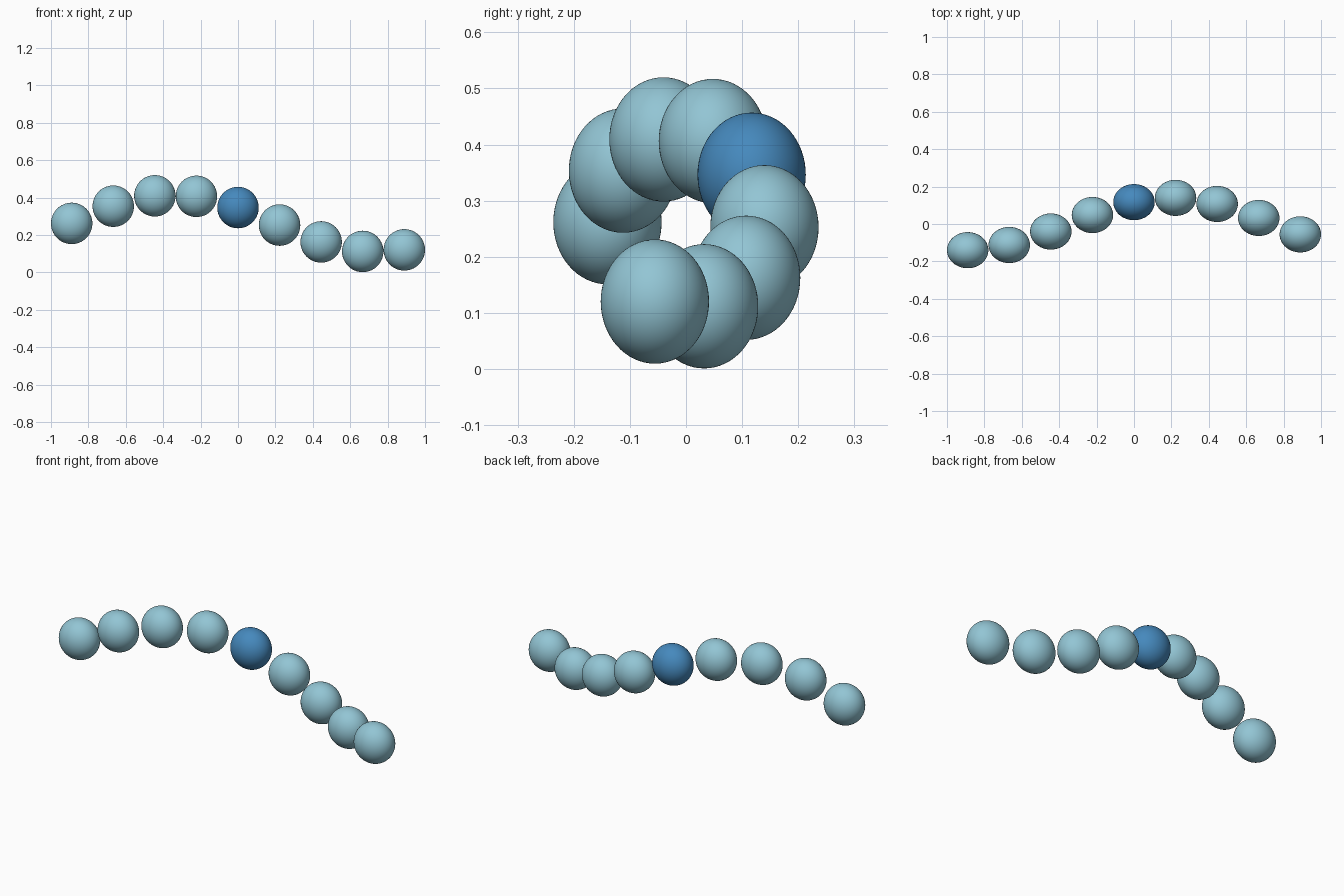
import bpy
from math import sin, cos

if "Cube" in bpy.data.objects:
    bpy.data.objects.remove(bpy.data.objects["Cube"])

COUNT = 9
SPACING = 0.2223             # distance between beads along x
TURN = 0.64                  # twist per bead along the helix
RADIUS_Y, RADIUS_Z = 0.14, 0.154
CENTRE_Z = 0.2617
BEAD = (0.1107, 0.0965, 0.1107)


def material(name, color):
    mat = bpy.data.materials.new(name)
    mat.diffuse_color = color
    mat.use_nodes = True
    mat.node_tree.nodes["Principled BSDF"].inputs["Base Color"].default_value = mat.diffuse_color
    return mat


pale = material("pale_blue", (0.29, 0.56, 0.66, 1))
deep = material("deep_blue", (0.06, 0.25, 0.51, 1))


def bead(name, location, mat):
    bpy.ops.mesh.primitive_uv_sphere_add(segments=64, ring_count=32, radius=1, location=location)
    obj = bpy.context.object
    obj.name = name
    obj.scale = BEAD
    bpy.ops.object.transform_apply(location=False, rotation=False, scale=True)
    bpy.ops.object.shade_smooth()
    obj.data.materials.append(mat)


# Beads strung along one flattened helix turn, the middle one darker
for i in range(COUNT):
    t = i * TURN
    middle = i == COUNT // 2
    position = ((i - COUNT // 2) * SPACING, -RADIUS_Y * cos(t), CENTRE_Z + RADIUS_Z * sin(t))
    bead("middle_bead" if middle else f"bead_{i + 1}", position, deep if middle else pale)
